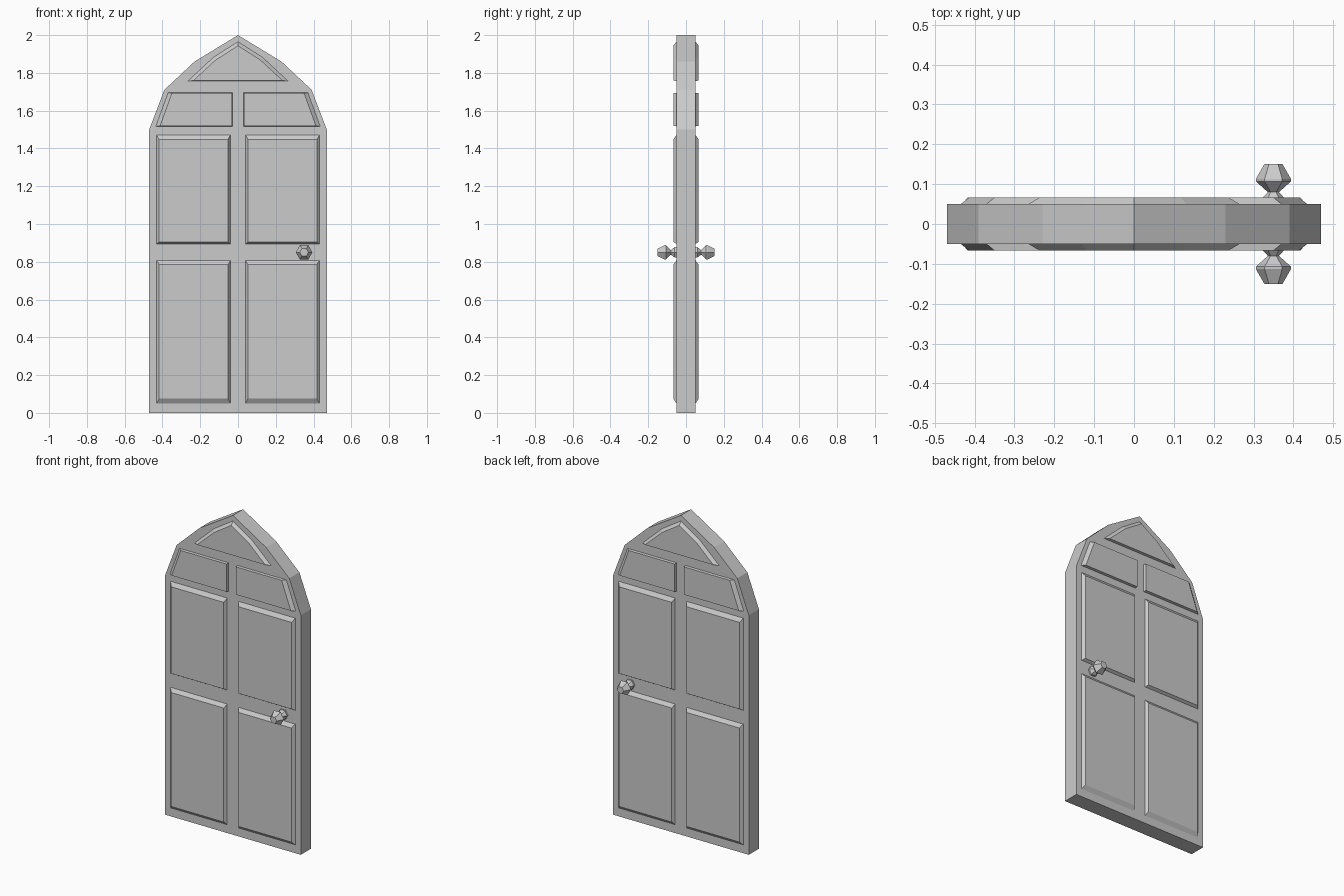
import bpy, math
from mathutils import Vector, Matrix

if "Cube" in bpy.data.objects:
    bpy.data.objects.remove(bpy.data.objects["Cube"])

FACE, RAISED = 0.05, 0.067   # half thickness of slab / of the raised panels


def make(name, verts, faces):
    me = bpy.data.meshes.new(name)
    me.from_pydata(verts, [], faces)
    ob = bpy.data.objects.new(name, me)
    bpy.context.collection.objects.link(ob)
    return ob


def loft(name, rings):
    """Closed solid through rings that have equal point counts."""
    n = len(rings[0])
    verts = [p for r in rings for p in r]
    faces = [tuple(range(n))[::-1], tuple(range(len(verts) - n, len(verts)))]
    for k in range(len(rings) - 1):
        for i in range(n):
            j = (i + 1) % n
            faces.append((k*n + i, k*n + j, k*n + n + j, k*n + n + i))
    return make(name, verts, faces)


def inset(pts, widths):
    """Offset each edge of a counter-clockwise polygon inwards by its own width."""
    n, out = len(pts), []
    lines = []
    for i in range(n):
        a, b = Vector(pts[i]), Vector(pts[(i + 1) % n])
        d = (b - a).normalized()
        lines.append((a + Vector((-d.y, d.x)) * widths[i], d))
    for i in range(n):
        (p, d), (q, e) = lines[i - 1], lines[i]
        t = (q - p).cross(e) / d.cross(e)
        out.append(tuple(p + d * t))
    return out


def ring(pts, y):
    return [(x, y, z) for x, z in pts]


def panel(name, pts, widths):
    # bevelled on the front and back of the slab, seen as one solid
    top = inset(pts, widths)
    # front-to-back order with outward normals
    loft(name, [ring(p, y) for p, y in
                ((top, RAISED), (pts, FACE), (pts, -FACE), (top, -RAISED))])


# Door slab with pointed arch
half = [(0.47, 0), (0.47, 1.5), (0.39, 1.71), (0.23, 1.86)]
outline = half + [(0, 2.0)] + [(-x, z) for x, z in reversed(half)]
loft("door_slab", [ring(outline, FACE), ring(outline, -FACE)])

# Raised panels, mirrored left and right
shapes = {
    "lower_panel": ([(0.04, 0.05), (0.432, 0.05), (0.432, 0.808), (0.04, 0.808)],
                    [0.025, 0.015, 0.022, 0.012]),
    "upper_panel": ([(0.04, 0.895), (0.432, 0.895), (0.432, 1.472), (0.04, 1.472)],
                    [0.01, 0.015, 0.024, 0.012]),
    "arch_panel": ([(0.03, 1.517), (0.435, 1.517), (0.37, 1.695), (0.03, 1.695)],
                   [0.002, 0.02, 0.002, 0.002]),
}
for name, (pts, w) in shapes.items():
    panel(name + "_right", pts, w)
    left = [(-pts[i][0], pts[i][1]) for i in (1, 0, 3, 2)]
    panel(name + "_left", left, [w[0], w[3], w[2], w[1]])

# Peak panel
panel("peak_panel",
      [(-0.265, 1.757), (0.265, 1.757), (0.13, 1.882), (0, 1.965), (-0.13, 1.882)],
      [0.002, 0.018, 0.018, 0.018, 0.018])

# Six-sided knobs on both faces: (radius, distance from centre)
profile = [(0.032, 0.045), (0.032, 0.06), (0.014, 0.08), (0.044, 0.107),
           (0.044, 0.113), (0.023, 0.15)]
for side, label in ((-1, "front"), (1, "back")):
    rings = []
    for r, d in profile:
        rings.append([(0.35 + r * math.cos(i * math.pi / 3), side * d,
                       0.85 - side * r * math.sin(i * math.pi / 3)) for i in range(6)])
    loft("knob_" + label, rings)
